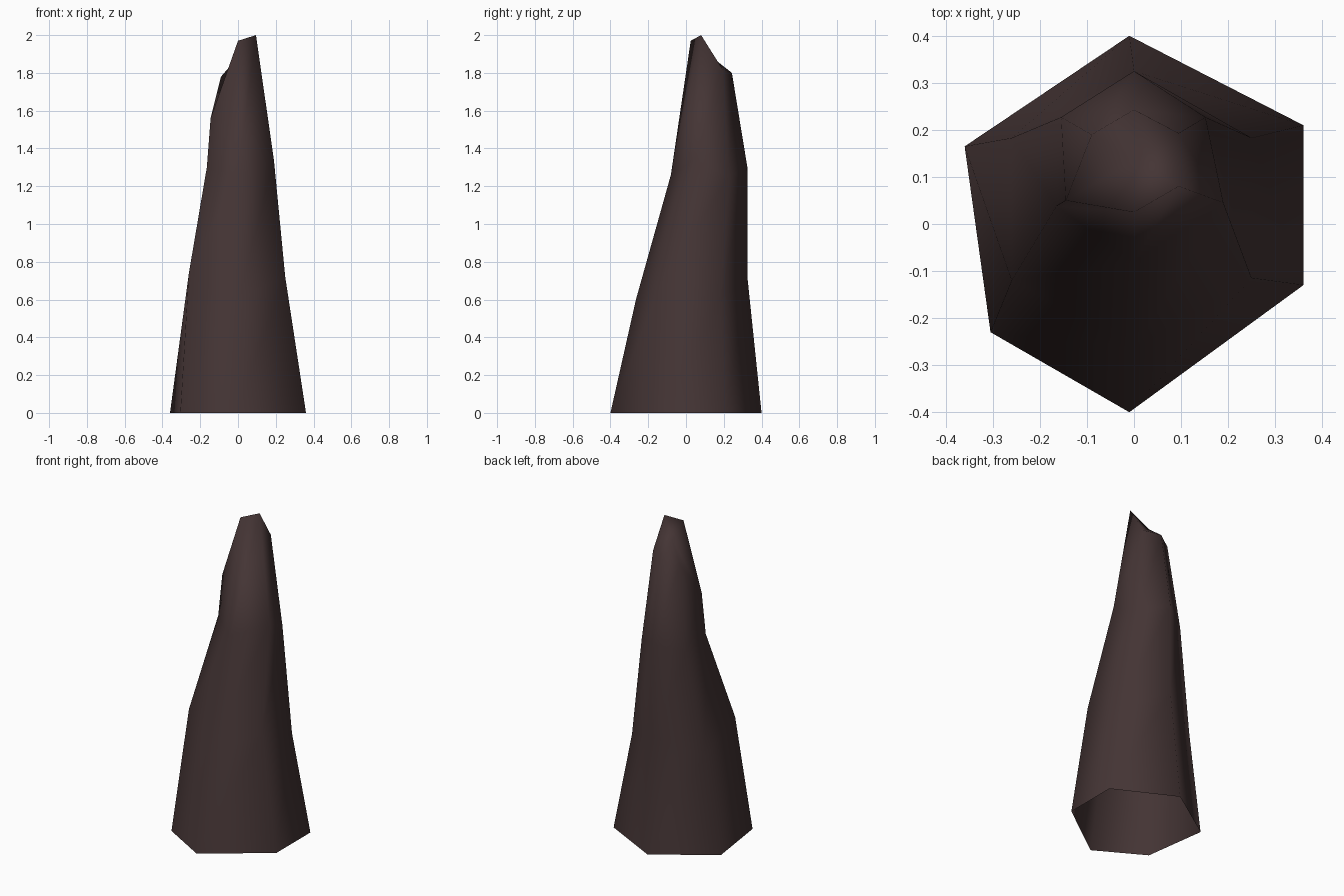
import bpy, bmesh

if "Cube" in bpy.data.objects:
    bpy.data.objects.remove(bpy.data.objects["Cube"])

# Six-sided rings from base to broken tip, order: back, back right, front right, front, front left, back left
RINGS = [
    [(-.01, .40, 0), (.36, .21, 0), (.36, -.13, 0), (-.01, -.40, 0), (-.305, -.23, 0), (-.36, .165, 0)],
    [(0, .325, .72), (.25, .183, .61), (.25, -.115, .72), (0, -.265, .60), (-.26, -.12, .74), (-.26, .183, .61)],
    [(0, .325, 1.30), (.152, .227, 1.25), (.19, .045, 1.34), (0, -.08, 1.26), (-.165, .038, 1.30), (-.155, .227, 1.25)],
    [(0, .243, 1.80), (.095, .193, 1.82), (.095, .08, 2.0), (0, .025, 1.97), (-.145, .05, 1.56), (-.09, .19, 1.78)],
]
TIP_CENTRE = (0, .135, 1.885)

bm = bmesh.new()
rings = [[bm.verts.new(p) for p in ring] for ring in RINGS]

# Side walls (underside is left open)
for low, high in zip(rings, rings[1:]):
    for i in range(6):
        j = (i + 1) % 6
        bm.faces.new((low[j], low[i], high[i], high[j]))

# Uneven broken top, fanned from a centre point
centre = bm.verts.new(TIP_CENTRE)
for i in range(6):
    bm.faces.new((rings[-1][(i + 1) % 6], rings[-1][i], centre))

bm.normal_update()
for f in bm.faces:
    f.smooth = True

mesh = bpy.data.meshes.new("rock_spire")
bm.to_mesh(mesh)
bm.free()

# Dark brown stone
stone = bpy.data.materials.new("dark_brown_stone")
stone.diffuse_color = (.058, .035, .035, 1)
stone.use_nodes = True
stone.node_tree.nodes["Principled BSDF"].inputs["Base Color"].default_value = stone.diffuse_color
mesh.materials.append(stone)

spire = bpy.data.objects.new("rock_spire", mesh)
bpy.context.collection.objects.link(spire)
